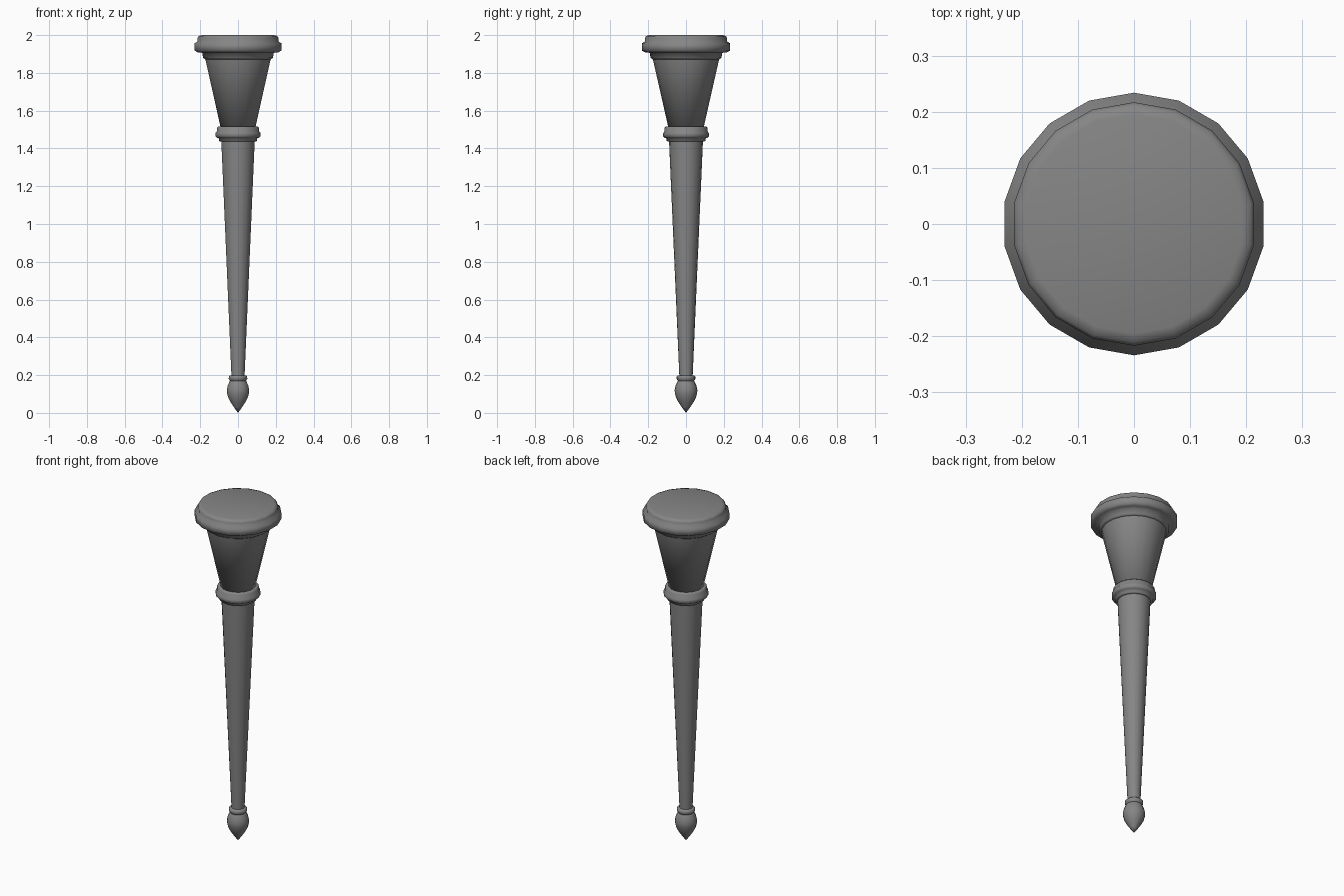
import bpy, bmesh, math

if "Cube" in bpy.data.objects:
    bpy.data.objects.remove(bpy.data.objects["Cube"])

SIDES = 18
grey = bpy.data.materials.new("dark_grey")
grey.diffuse_color = (0.237, 0.237, 0.237, 1)
grey.use_nodes = True
grey.node_tree.nodes["Principled BSDF"].inputs["Base Color"].default_value = grey.diffuse_color


def lathe(name, profile, angle=80):
    """Spin an (r, z) profile, top to bottom, into a closed 18-sided solid."""
    bm = bmesh.new()
    rings = []
    for r, z in profile:
        if r == 0:
            rings.append([bm.verts.new((0, 0, z))])
        else:
            rings.append([bm.verts.new((r * math.cos(a), r * math.sin(a), z))
                          for a in (math.pi / 2 + 2 * math.pi * i / SIDES for i in range(SIDES))])
    for a, b in zip(rings, rings[1:]):
        for i in range(SIDES):
            j = (i + 1) % SIDES
            quad = [a[i % len(a)], b[i % len(b)], b[j % len(b)], a[j % len(a)]]
            bm.faces.new(list(dict.fromkeys(quad)))
    for ring in (rings[0], rings[-1]):
        if len(ring) > 1:
            bm.faces.new(ring)
    bmesh.ops.recalc_face_normals(bm, faces=bm.faces)
    mesh = bpy.data.meshes.new(name)
    bm.to_mesh(mesh)
    bm.free()
    mesh.materials.append(grey)
    obj = bpy.data.objects.new(name, mesh)
    bpy.context.collection.objects.link(obj)
    bpy.ops.object.select_all(action='DESELECT')
    obj.select_set(True)
    bpy.context.view_layer.objects.active = obj
    bpy.ops.object.shade_smooth_by_angle(angle=math.radians(angle))
    return obj


# Moulded cap with a wide rounded band
lathe("top_cap", [(0.195, 2.0), (0.211, 1.995), (0.217, 1.985), (0.217, 1.967),
                  (0.234, 1.956), (0.234, 1.918), (0.216, 1.909),
                  (0.192, 1.906), (0.188, 1.880), (0.176, 1.872)])

# Flared upper section
lathe("upper_cone", [(0.176, 1.875), (0.092, 1.505)])

# Collar between cone and shaft
lathe("collar", [(0.106, 1.517), (0.113, 1.510), (0.114, 1.490), (0.121, 1.482),
                 (0.121, 1.464), (0.112, 1.456), (0.103, 1.453), (0.102, 1.440), (0.095, 1.436)])

# Long tapered shaft
lathe("shaft", [(0.090, 1.445), (0.035, 0.190)])

# Small ring above the tip
lathe("lower_ring", [(0.042, 0.199), (0.049, 0.193), (0.050, 0.181), (0.045, 0.173), (0.041, 0.165)])

# Teardrop finial ending in a point
lathe("finial", [(0.041, 0.175), (0.047, 0.163), (0.055, 0.145), (0.060, 0.122),
                 (0.059, 0.105), (0.053, 0.082), (0.041, 0.058), (0.022, 0.030), (0, 0)])
